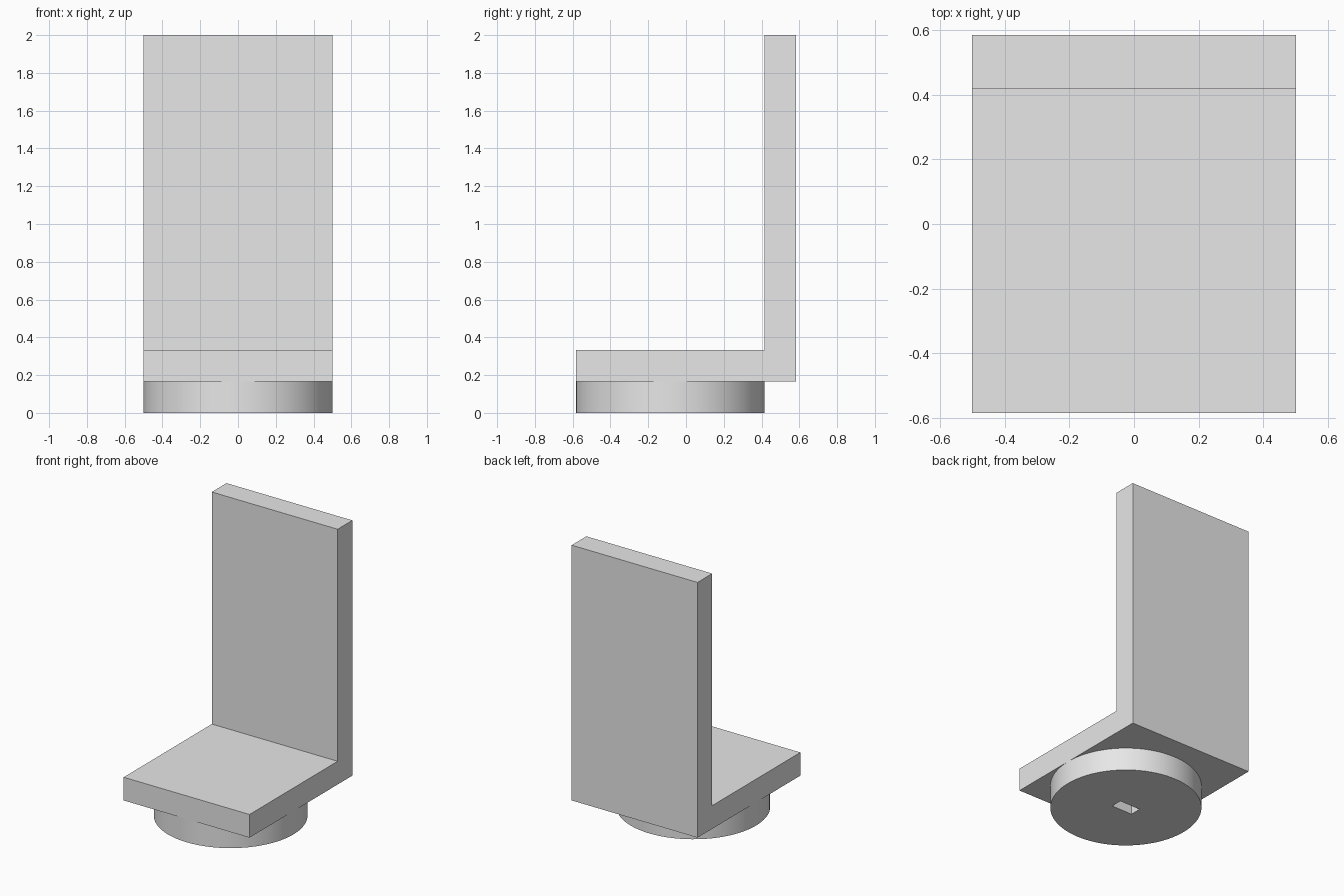
import bpy
import bmesh
import math
from mathutils import Matrix, Vector

cube = bpy.data.objects.get("Cube")
if cube:
    bpy.data.objects.remove(cube, do_unlink=True)

U = 1 / 6            # plate thickness, the module of the whole chair
CENTRE_Y = -U / 2    # axis of the round base

grey = bpy.data.materials.new("light grey")
grey.use_nodes = True
grey.diffuse_color = (0.8, 0.8, 0.8, 1)
grey.node_tree.nodes["Principled BSDF"].inputs["Base Color"].default_value = (0.8, 0.8, 0.8, 1)


def make_object(name, bm):
    bmesh.ops.recalc_face_normals(bm, faces=bm.faces)
    mesh = bpy.data.meshes.new(name)
    bm.to_mesh(mesh)
    bm.free()
    mesh.materials.append(grey)
    obj = bpy.data.objects.new(name, mesh)
    bpy.context.collection.objects.link(obj)
    return obj


# Seat and backrest: one L-shaped profile extruded across the width
bm = bmesh.new()
front, back = -3.5 * U, 3.5 * U
profile = [(front, U), (back, U), (back, 2), (back - U, 2), (back - U, 2 * U), (front, 2 * U)]
side = bm.faces.new([bm.verts.new((-0.5, y, z)) for y, z in profile])
swept = bmesh.ops.extrude_face_region(bm, geom=[side])["geom"]
bmesh.ops.translate(bm, vec=(1, 0, 0), verts=[g for g in swept if isinstance(g, bmesh.types.BMVert)])
make_object("seat_and_backrest", bm)

# Round base disc
bm = bmesh.new()
bmesh.ops.create_cone(bm, cap_ends=True, segments=96, radius1=0.5, radius2=0.5, depth=U,
                      matrix=Matrix.Translation((0, CENTRE_Y, U / 2)))
base = make_object("round_base", bm)

# Rectangular socket cut up through the base
bm = bmesh.new()
bmesh.ops.create_cube(bm, size=1, matrix=Matrix.Translation((0, CENTRE_Y, U / 2))
                      @ Matrix.Diagonal(Vector((U, U / 2, 2 * U, 1))))
cutter = make_object("socket_cutter", bm)
cutter.hide_render = True

cut = base.modifiers.new("socket", "BOOLEAN")
cut.operation = "DIFFERENCE"
cut.solver = "EXACT"
cut.object = cutter
bpy.ops.object.select_all(action="DESELECT")
base.select_set(True)
bpy.context.view_layer.objects.active = base
bpy.ops.object.modifier_apply(modifier=cut.name)
bpy.data.objects.remove(cutter, do_unlink=True)
bpy.ops.object.shade_smooth_by_angle(angle=math.radians(30))
